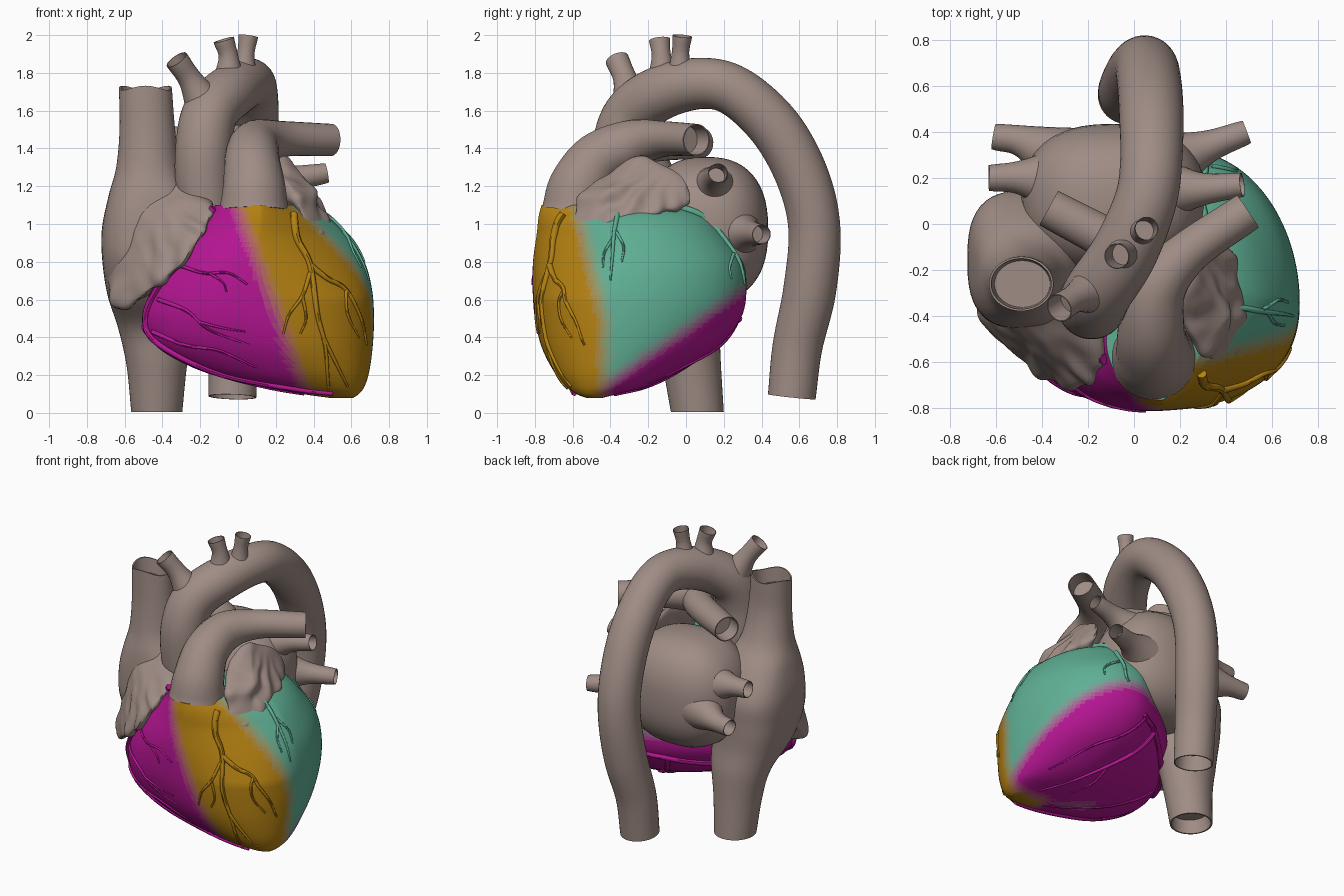
import bpy, bmesh, math
from mathutils import Vector, noise
from mathutils.bvhtree import BVHTree

if "Cube" in bpy.data.objects:
    bpy.data.objects.remove(bpy.data.objects["Cube"])

TAUPE, MAGENTA = (.35, .265, .235), (.48, .008, .30)
OCHRE, TEAL = (.46, .22, .006), (.115, .43, .30)
mats = {}


def material(col):
    key = tuple(round(c, 3) for c in col)
    if key not in mats:
        mats[key] = bpy.data.materials.new("tissue_%d" % len(mats))
        mats[key].diffuse_color = (*key, 1)
    return mats[key]


def finish(name, bm, col=TAUPE):
    bmesh.ops.recalc_face_normals(bm, faces=bm.faces)
    me = bpy.data.meshes.new(name)
    bm.to_mesh(me)
    bm.free()
    ob = bpy.data.objects.new(name, me)
    bpy.context.collection.objects.link(ob)
    if col:
        me.materials.append(material(col))
    return ob


def spline(pts, per):
    """Catmull-Rom through tuples of any length."""
    P = [tuple(2 * a - b for a, b in zip(pts[0], pts[1]))] + list(pts)
    P.append(tuple(2 * a - b for a, b in zip(pts[-1], pts[-2])))
    out = []
    for i in range(1, len(P) - 2):
        for k in range(per):
            t = k / per
            out.append(tuple(.5 * (2 * b + (c - a) * t + (2 * a - 5 * b + 4 * c - d) * t * t
                                   + (3 * b - a - 3 * c + d) * t ** 3)
                             for a, b, c, d in zip(*P[i - 1:i + 3])))
    return out + [tuple(pts[-1])]


def step(v, w=.07):
    t = min(1, max(0, (v + w) / (2 * w)))
    return t * t * (3 - 2 * t)


def loft(name, rings, col=TAUPE):
    bm = bmesh.new()
    R = [[bm.verts.new(p) for p in ring] for ring in rings]
    n = len(R[0])
    for a, b in zip(R, R[1:]):
        for i in range(n):
            bm.faces.new((a[i], a[(i + 1) % n], b[(i + 1) % n], b[i]))
    bm.faces.new(R[0])
    bm.faces.new(R[-1])
    return finish(name, bm, col)


def mouth(rings, depth=.1):
    """Add a thin rim and a recessed floor to the last ring, so the end reads as hollow."""
    last, prev = rings[-1], rings[-2]
    c = sum(last, Vector()) / len(last)
    d = (sum(prev, Vector()) / len(prev) - c).normalized() * depth
    return rings + [[c + (p - c) * .93 for p in last], [c + d + (p - c) * .86 for p in last]]


def tube(name, pts, sides=28, per=8, end=True, col=TAUPE):
    """Round tube through (x, y, z, radius) points."""
    S = spline(pts, per) if per else pts
    C = [Vector(s[:3]) for s in S]
    u, rings = None, []
    for i, c in enumerate(C):
        t = (C[min(i + 1, len(C) - 1)] - C[max(i - 1, 0)]).normalized()
        u = (t.orthogonal() if u is None else u - t * u.dot(t)).normalized()
        v = t.cross(u)
        rings.append([c + S[i][3] * (u * math.cos(a) + v * math.sin(a))
                      for a in (2 * math.pi * k / sides for k in range(sides))])
    return loft(name, mouth(rings) if end else rings, col)


# Ventricles: z, then right, back, left and front extreme points of each section
sections = [
    (.08, .61, -.48, .55, -.44, .48, -.48, .55, -.53),
    (.10, .64, -.46, .50, -.36, .34, -.49, .52, -.58),
    (.14, .67, -.43, .40, -.20, .12, -.50, .45, -.635),
    (.22, .695, -.40, .32, -.03, -.19, -.50, .35, -.70),
    (.35, .713, -.36, .25, .17, -.43, -.47, .22, -.765),
    (.50, .72, -.34, .22, .29, -.50, -.45, .12, -.80),
    (.65, .71, -.33, .22, .32, -.46, -.45, .08, -.812),
    (.80, .67, -.32, .20, .30, -.37, -.45, .08, -.81),
    (.95, .58, -.32, .18, .20, -.25, -.45, .11, -.79),
    (1.04, .485, -.3, .16, .12, -.17, -.46, .12, -.78),
    (1.10, .37, -.3, .15, 0, -.12, -.50, .12, -.765)]
rings = []
for z, *e in spline(sections, 6):
    ext = [Vector((e[k], e[k + 1], z)) for k in (0, 2, 4, 6)]
    ring = []
    for q, p in enumerate((1, 1.25, 1, .87 + min(.55, 1.6 * max(0, z - .6)))):
        a, b = ext[q], ext[(q + 1) % 4]
        o = Vector((b.x, a.y, z)) if q % 2 == 0 else Vector((a.x, b.y, z))
        for k in range(32):
            t = k / 32 * math.pi / 2
            ring.append(o + (a - o) * math.cos(t) ** p + (b - o) * math.sin(t) ** p)
    rings.append(ring)
heart = loft("ventricles", rings, None)

# Blended perfusion zones
slots = {}
for f in heart.data.polygons:
    x, y, z = f.center
    back = step(y + .43 + .25 * max(0, z - .5))
    teal = back * step(z - .1 - .7 * (y + .5)) * step(x - .05)
    ochre = (1 - back) * step(x - .4 + .37 * z)
    teal, ochre = round(teal * 8) / 8, round(ochre * 8) / 8
    m = material([max(0, teal * t + ochre * o + (1 - teal - ochre) * g)
                  for t, o, g in zip(TEAL, OCHRE, MAGENTA)])
    if m not in slots:
        slots[m] = len(slots)
        heart.data.materials.append(m)
    f.material_index = slots[m]

# Coronary vessels, drawn in a view and projected on the ventricles
bm = bmesh.new()
bm.from_mesh(heart.data)
tree = BVHTree.FromBMesh(bm)
bm.free()
views = {"front": (lambda a, b: Vector((a, -2, b)), Vector((0, 1, 0)), Vector((0, 1.55, 0))),
         "side": (lambda a, b: Vector((2, a, b)), Vector((-1, 0, 0)), Vector((-1.8, 0, 0))),
         "below": (lambda a, b: Vector((a, b, -2)), Vector((0, 0, 1)), Vector((0, 0, 2.5)))}


def vessel(name, view, col, r0, r1, *path):
    place, ray, inside = views[view]
    P = spline(path, 7)
    out = []
    for i, (a, b) in enumerate(P):
        o = place(a, b)
        hit, n = tree.ray_cast(o, ray)[:2]
        if hit is None:
            hit, n = tree.find_nearest(o + inside)[:2]
        r = r0 + (r1 - r0) * i / (len(P) - 1)
        out.append((*(hit + n * r * .3), r))
    tube(name, out, 8, 0, end=False, col=col)


F, S, B = "front", "side", "below"
vessel("right_coronary", F, MAGENTA, .024, .012, (-.12, 1.08), (-.23, .93), (-.30, .8), (-.42, .66),
       (-.485, .5), (-.42, .37), (-.1, .21), (.3, .13), (.5, .105))
vessel("right_coronary_groove", B, MAGENTA, .02, .016, (-.49, -.42), (-.38, -.2), (-.2, .02), (0, .2),
       (.15, .28))
vessel("conus_branch", F, MAGENTA, .01, .005, (-.31, .78), (-.18, .74), (-.05, .74), (.05, .68))
vessel("conus_twig", F, MAGENTA, .007, .004, (-.15, .74), (-.08, .69), (-.06, .64))
vessel("ventricle_branch", F, MAGENTA, .012, .005, (-.42, .6), (-.27, .54), (-.15, .44), (.06, .36))
vessel("ventricle_twig", F, MAGENTA, .008, .004, (-.2, .48), (-.08, .45), (.04, .43))
vessel("marginal_branch", F, MAGENTA, .012, .005, (-.45, .43), (-.28, .36), (-.1, .33), (.1, .24))
vessel("descending_coronary", F, OCHRE, .022, .008, (.29, 1.05), (.31, .92), (.38, .78), (.42, .52),
       (.46, .36), (.48, .13))
vessel("diagonal_branch", F, OCHRE, .017, .006, (.38, .78), (.47, .71), (.57, .65), (.65, .5), (.68, .36))
vessel("diagonal_twig", F, OCHRE, .01, .005, (.57, .65), (.58, .52), (.64, .4))
vessel("septal_branch", F, OCHRE, .012, .005, (.38, .74), (.34, .62), (.27, .52), (.24, .42))
vessel("septal_twig", F, OCHRE, .009, .005, (.34, .62), (.36, .5), (.33, .42))
vessel("apex_branch", F, OCHRE, .012, .006, (.45, .4), (.52, .26), (.58, .14))
vessel("obtuse_branch", S, TEAL, .014, .005, (-.36, 1.06), (-.38, .95), (-.39, .82), (-.40, .7))
vessel("obtuse_twig_front", S, TEAL, .009, .005, (-.38, .93), (-.43, .85), (-.44, .77))
vessel("obtuse_twig_back", S, TEAL, .009, .005, (-.37, .96), (-.33, .88), (-.34, .8))
vessel("circumflex_coronary", S, TEAL, .02, .008, (-.05, 1.09), (.1, 1.03), (.2, .92), (.28, .8), (.31, .68))
vessel("circumflex_twig", S, TEAL, .01, .005, (.25, .84), (.23, .77), (.24, .71))
vessel("posterior_coronary", B, MAGENTA, .018, .006, (.0, .2), (.1, .08), (.2, -.02), (.32, -.15), (.5, -.38))
vessel("posterior_branch", B, MAGENTA, .012, .005, (.13, .27), (.25, .18), (.4, .05), (.55, -.2))
vessel("posterior_twig", B, MAGENTA, .009, .005, (.2, -.02), (.2, -.16), (.28, -.3))
vessel("inferior_branch", B, MAGENTA, .012, .005, (-.36, -.25), (-.15, -.35), (.1, -.44), (.35, -.5))

# Great arteries
tube("aorta", [(-.15, -.34, 1.0, .13), (-.18, -.345, 1.2, .15), (-.18, -.345, 1.42, .15),
               (-.145, -.28, 1.59, .147), (-.04, -.12, 1.70, .143), (.05, .1, 1.745, .135),
               (.075, .28, 1.69, .135), (.075, .48, 1.5, .14), (.065, .62, 1.24, .14),
               (.05, .68, .97, .138), (.02, .655, .65, .14), (-.02, .59, .35, .132),
               (-.03, .56, .085, .127)], 36)
for name, pts in {
        "aortic_branch_right": [(-.16, -.28, 1.6, .12), (-.25, -.32, 1.76, .065), (-.325, -.365, 1.87, .063)],
        "aortic_branch_middle": [(-.05, -.12, 1.72, .1), (-.05, -.13, 1.88, .053), (-.075, -.14, 1.975, .056)],
        "aortic_branch_left": [(.025, -.03, 1.73, .09), (.04, -.03, 1.89, .048), (.055, -.02, 1.995, .052)],
        "pulmonary_trunk": [(.085, -.58, 1.07, .185), (.085, -.56, 1.2, .165), (.075, -.46, 1.345, .145),
                            (.1, -.28, 1.425, .128), (.24, -.12, 1.45, .095), (.495, .055, 1.445, .085)],
        "pulmonary_artery_right": [(.1, -.28, 1.42, .11), (-.03, -.12, 1.43, .095), (-.37, .07, 1.43, .085)],
        "pulmonary_vein_left_upper": [(.02, .15, 1.13, .2), (.27, .15, 1.23, .08), (.47, .17, 1.27, .052)],
        "pulmonary_vein_left_lower": [(.0, .2, .95, .24), (.28, .32, .95, .085), (.49, .40, .945, .052)],
        "pulmonary_vein_right_upper": [(-.2, .17, 1.06, .24), (-.47, .2, 1.11, .085), (-.63, .2, 1.12, .056)],
        "pulmonary_vein_right_lower": [(-.2, .22, .95, .22), (-.46, .35, .92, .08), (-.61, .38, .91, .056)]}.items():
    tube(name, pts)

# Right atrium with both caval veins: z, centre x, centre y, radius x, radius y
cava = [(.005, -.43, .06, .135, .14), (.25, -.43, .03, .16, .155), (.45, -.435, 0, .2, .175),
        (.62, -.45, -.1, .24, .25), (.8, -.46, -.15, .258, .295), (.97, -.465, -.16, .256, .295),
        (1.15, -.465, -.2, .22, .24), (1.3, -.475, -.24, .17, .17), (1.5, -.48, -.26, .147, .128),
        (1.72, -.49, -.26, .14, .118)]
rings = []
for z, cx, cy, rx, ry in spline(cava, 6):
    p = 1 - .28 * step(z - .55, .2) * step(1.2 - z, .15)
    rings.append([Vector((cx + rx * math.copysign(abs(math.cos(a)) ** p, math.cos(a)),
                          cy + ry * math.copysign(abs(math.sin(a)) ** p, math.sin(a)),
                          z + .012 * math.sin(3 * a) * (z > 1.7)))
                  for a in (k * math.pi / 24 for k in range(48))])
loft("right_atrium_and_caval_veins", mouth(mouth(rings)[::-1]))

# Left atrium
bm = bmesh.new()
bmesh.ops.create_uvsphere(bm, u_segments=48, v_segments=28, radius=1)
for v in bm.verts:
    x, y, z = (math.copysign(abs(c) ** .82, c) for c in v.co)
    v.co = (-.09 + .4 * x, .105 + .33 * y, .97 + .385 * z)
finish("left_atrium", bm)


# Auricles: a sphere pressed onto a hull, softened, then folded in radial ridges
def auricle(name, pts, root, ax, freq, amp, reach):
    hull = bmesh.new()
    for p in pts:
        hull.verts.new(p)
    bmesh.ops.convex_hull(hull, input=hull.verts)
    t = BVHTree.FromBMesh(hull)
    hull.free()
    c = sum((Vector(p) for p in pts), Vector()) / len(pts)
    bm = bmesh.new()
    bmesh.ops.create_icosphere(bm, subdivisions=6, radius=1)
    for v in bm.verts:
        v.co = t.ray_cast(c, v.co.normalized())[0] or c
    for _ in range(7):
        bmesh.ops.smooth_vert(bm, verts=bm.verts, factor=.5, use_axis_x=True, use_axis_y=True, use_axis_z=True)
    bm.normal_update()
    root = Vector(root)
    for v, n in [(v, v.normal.copy()) for v in bm.verts]:
        d = v.co - root
        ang = math.atan2(d[ax], -d.z) + .12 * noise.noise(v.co * 7)
        fade = step(d.length - reach, .2)
        v.co += n * (amp * fade * math.sin(freq * ang) + .008 * noise.noise(v.co * 9) + .004)
    finish(name, bm)


auricle("right_auricle", [(-.62, -.3, 1.17), (-.36, -.3, 1.27), (-.12, -.46, 1.12), (-.11, -.62, 1.07),
                          (-.16, -.73, .96), (-.27, -.745, .8), (-.44, -.66, .66), (-.6, -.5, .54),
                          (-.68, -.4, .57), (-.715, -.2, .75), (-.715, -.15, .95), (-.5, -.15, .6),
                          (-.3, -.2, .9)], (-.45, -.3, 1.2), 0, 17, .01, .43)
auricle("left_auricle", [(.24, -.2, 1.39), (.3, .03, 1.26), (.35, .06, 1.1), (.45, -.15, 1.06),
                         (.48, -.4, 1.0), (.38, -.66, .90), (.46, -.56, .93), (.29, -.56, 1.18),
                         (.19, -.38, 1.3), (.24, -.4, 1.0), (.4, -.4, 1.18)], (.26, -.08, 1.33), 1, 15, .012, .27)

# Smooth shading with crisp rims
bpy.ops.object.select_all(action='SELECT')
bpy.context.view_layer.objects.active = heart
bpy.ops.object.shade_smooth_by_angle(angle=math.radians(45))

for m in bpy.data.materials:
    if m.users and not m.is_grease_pencil:
        m.use_nodes = True
        m.node_tree.nodes["Principled BSDF"].inputs["Base Color"].default_value = m.diffuse_color
